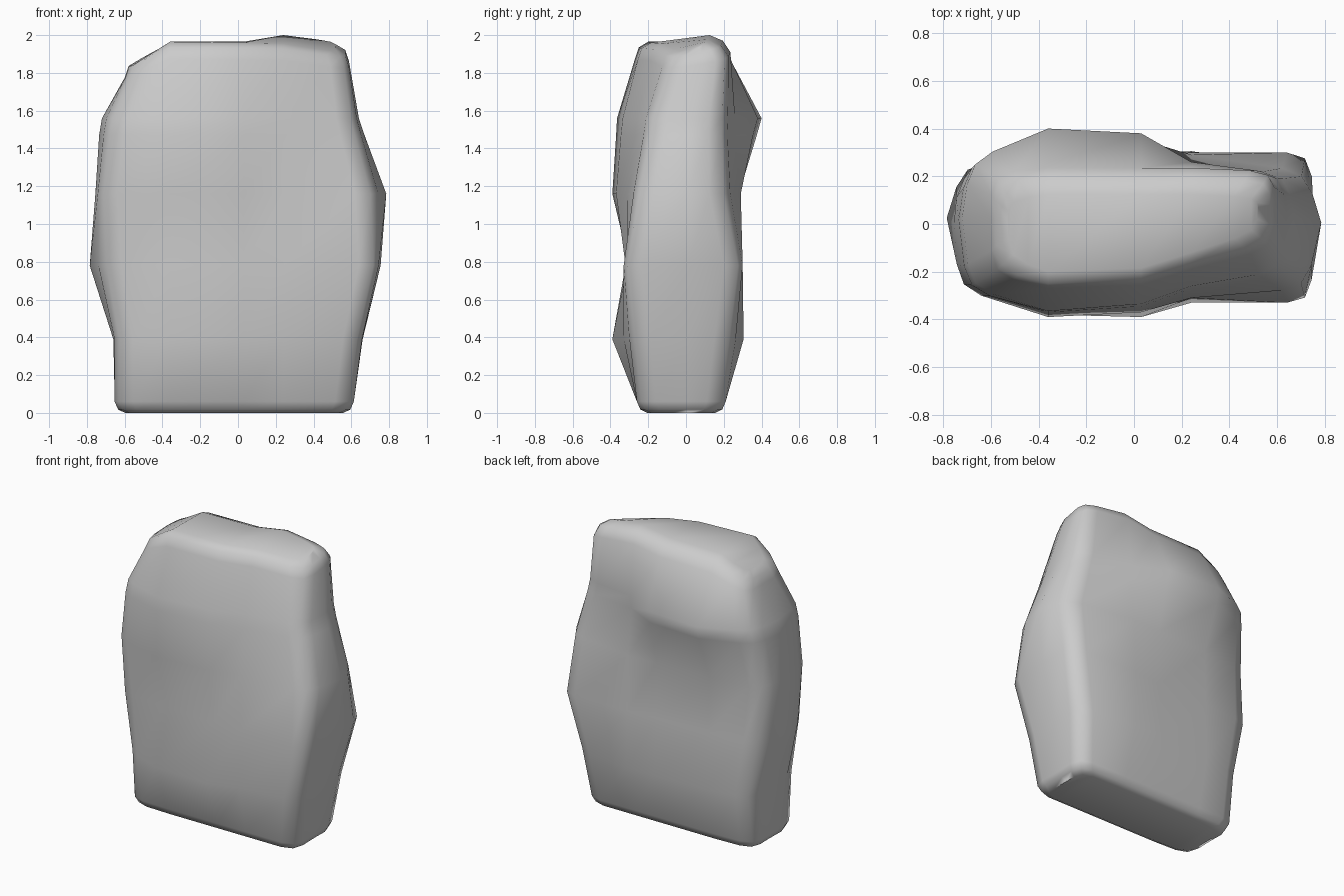
import bpy, bmesh
from mathutils import Vector

if "Cube" in bpy.data.objects:
    bpy.data.objects.remove(bpy.data.objects["Cube"])

# Per level: z, front y (5 columns left to right), back y (5 columns),
# side x at left corner, left middle, right middle, right corner
LEVELS = [
    (0.06, (-.25, -.26, -.26, -.26, -.26), (.20, .21, .21, .21, .21), (-.655, -.65, .61, .615)),
    (0.39, (-.27, -.38, -.39, -.33, -.29), (.24, .28, .30, .305, .25), (-.65, -.66, .66, .655)),
    (0.78, (-.26, -.30, -.32, -.31, -.335), (.25, .27, .28, .30, .30), (-.715, -.785, .755, .74)),
    (1.16, (-.27, -.39, -.37, -.31, -.27), (.21, .26, .28, .29, .22), (-.735, -.755, .785, .72)),
    (1.47, (-.275, -.37, -.345, -.27, -.21), (.25, .375, .355, .25, .21), (-.70, -.735, .67, .64)),
    (1.56, (-.265, -.365, -.335, -.26, -.195), (.265, .40, .38, .26, .21), (-.685, -.72, .64, .62)),
]
INNER_X = (-.36, .03, .24)
# Rim at the top: front y, back y, side x, and heights along front and back
RIM = ((-.21, -.27, -.255, -.19, -.10), (.21, .235, .235, .235, .22), (-.595, -.60, .59, .585))
RIM_F = (1.86, 1.965, 1.96, 1.955, 1.91)
RIM_B = (1.87, 1.96, 1.965, 2.0, 1.965)

bm = bmesh.new()


def ring(front, back, side, zf, zb, inset=0, drop=0, back_inset=None, r=.10):
    """One closed loop of 20 points with its four corners rounded."""
    xl, xlm, xrm, xr = side
    d = inset
    e = d if back_inset is None else back_inset
    xs = (xl + d, *INNER_X, xr - d)
    end_y = [(front[i] + d + back[i] - e) / 2 + .03 for i in (0, 4)]
    pts = [Vector((x, y + d, z - drop)) for x, y, z in zip(xs, front, zf)]
    pts.append(Vector((xrm - d, end_y[1], (zf[4] + zb[4]) / 2 - drop)))
    pts += [Vector((x, y - e, z - drop)) for x, y, z in zip(xs, back, zb)][::-1]
    pts.append(Vector((xlm + d, end_y[0], (zf[0] + zb[0]) / 2 - drop)))
    out = []
    for i, p in enumerate(pts):
        if i in (0, 4, 6, 10):
            q, n = pts[i - 1], pts[(i + 1) % 12]
            a = p + (q - p) * min(.5, r / (q - p).length)
            b = p + (n - p) * min(.5, r / (n - p).length)
            out += [a, (a + b) * .25 + p * .5, b]
        else:
            out.append(p)
    return [bm.verts.new(p) for p in out]


# Rounded foot, walls, then rounded rim
z0, f0, b0, s0 = LEVELS[0]
rings = [ring(f0, b0, s0, (z,) * 5, (z,) * 5, d) for z, d in ((0, .055), (.018, .018))]
rings += [ring(f, b, s, (z,) * 5, (z,) * 5) for z, f, b, s in LEVELS]
rings += [ring(*RIM, RIM_F, RIM_B, d, k, e)
          for d, k, e in ((0, .09, 0), (.02, .03, .04), (.07, 0, .11))]

for a, b in zip(rings, rings[1:]):
    for j in range(20):
        k = (j + 1) % 20
        bm.faces.new((a[j], a[k], b[k], b[j]))

# Top and bottom caps, front points joined straight to back points
for r in (rings[0], rings[-1]):
    for i in range(8):
        bm.faces.new((r[i], r[i + 1], r[17 - i], r[18 - i]))
    bm.faces.new((r[19], r[0], r[18]))
    bm.faces.new((r[8], r[9], r[10]))

bmesh.ops.recalc_face_normals(bm, faces=bm.faces[:])
for f in bm.faces:
    f.smooth = True

mesh = bpy.data.meshes.new("standing_stone")
bm.to_mesh(mesh)
bm.free()
stone = bpy.data.objects.new("standing_stone", mesh)
bpy.context.collection.objects.link(stone)
